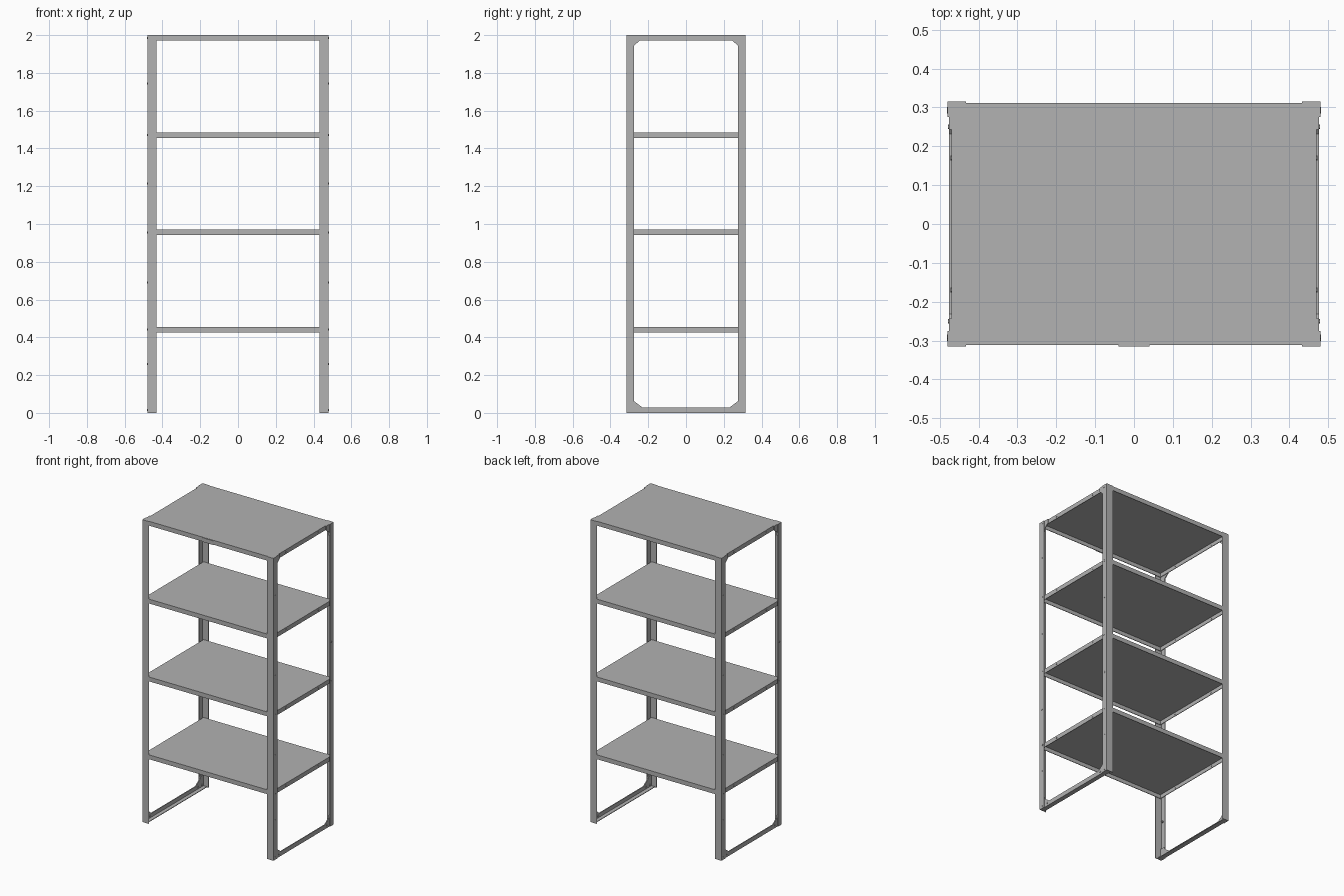
import bpy, bmesh
from math import pi
from mathutils import Matrix

if "Cube" in bpy.data.objects:
    bpy.data.objects.remove(bpy.data.objects["Cube"])

# One grey painted-metal colour
GREY = (0.445, 0.445, 0.445, 1)
metal = bpy.data.materials.new("grey metal")
metal.diffuse_color = GREY
metal.use_nodes = True
metal.node_tree.nodes["Principled BSDF"].inputs["Base Color"].default_value = GREY

HX, HY, T = 0.48, 0.315, 0.004      # half width, half depth, sheet thickness
SX, SY = HX - 0.01, HY - T          # half size of a shelf
RIM = 0.029
SHELF_TOPS = (0.455, 0.97, 1.485, 2.0)
SIDES = {"left": 1, "right": -1}
ENDS = {"front": -1, "back": 1}


def finish(name, bm):
    bmesh.ops.recalc_face_normals(bm, faces=bm.faces)
    mesh = bpy.data.meshes.new(name)
    bm.to_mesh(mesh)
    bm.free()
    obj = bpy.data.objects.new(name, mesh)
    mesh.materials.append(metal)
    bpy.context.collection.objects.link(obj)
    return obj


def prism(name, points, direction):
    """Extrude a closed outline along a vector."""
    bm = bmesh.new()
    face = bm.faces.new([bm.verts.new(p) for p in points])
    ext = bmesh.ops.extrude_face_region(bm, geom=[face], use_keep_orig=True)
    verts = [g for g in ext["geom"] if isinstance(g, bmesh.types.BMVert)]
    bmesh.ops.translate(bm, verts=verts, vec=direction)
    return finish(name, bm)


def box(name, lo, hi):
    (x0, y0, z0), (x1, y1, z1) = lo, hi
    return prism(name, [(x0, y0, z0), (x1, y0, z0), (x1, y1, z0), (x0, y1, z0)],
                 (0, 0, z1 - z0))


def bolts(name, x0, x1, spots, radius=0.006):
    """Hexagonal heads running along x between x0 and x1."""
    bm = bmesh.new()
    for y, z in spots:
        place = Matrix.Translation(((x0 + x1) / 2, y, z)) @ Matrix.Rotation(pi / 2, 4, "Y")
        bmesh.ops.create_cone(bm, cap_ends=True, segments=6, radius1=radius,
                              radius2=radius, depth=abs(x1 - x0), matrix=place)
    return finish(name, bm)


# Shelves: open pans with a folded rim
for i, top in enumerate(SHELF_TOPS, 1):
    bm = bmesh.new()
    rings = []
    for x, y, z in ((SX, SY, top), (SX, SY, top - RIM),
                    (SX - T, SY - T, top - RIM), (SX - T, SY - T, top - T)):
        rings.append([bm.verts.new((a * x, b * y, z))
                      for a, b in ((-1, -1), (1, -1), (1, 1), (-1, 1))])
    for r, s in zip(rings, rings[1:]):
        for k in range(4):
            bm.faces.new((r[k], r[k - 1], s[k - 1], s[k]))
    bm.faces.new(rings[0])
    bm.faces.new(rings[-1])
    finish(f"shelf_{i}", bm)

# Small blank plate in the middle of the top front rim
box("front_plate", (-0.04, -HY, 2 - RIM), (0.04, -SY, 1.998))

for side, sx in SIDES.items():
    for end, sy in ENDS.items():
        tag = f"{end}_{side}"
        # Corner post: L-shaped angle
        outline = [(HX, HY), (0.432, HY), (0.432, HY - T), (HX - T, HY - T),
                   (HX - T, 0.275), (HX, 0.275)]
        prism("post_" + tag, [(sx * x, sy * y, 0) for x, y in outline], (0, 0, 2))

        # Corner gussets behind the post's side flange
        for label, z0, dz, cut_y, cut_z in (("lower", 0, 1, 0.23, 0.062),
                                            ("upper", 2, -1, 0.243, 0.055)):
            shape = [(SY, 0), (cut_y, 0), (cut_y, 0.028), (0.275, cut_z),
                     (0.275, 0.075), (SY, 0.075)]
            prism(f"{label}_gusset_{tag}",
                  [(sx * SX, sy * y, z0 + dz * z) for y, z in shape], (sx * 0.006, 0, 0))

        # Bolts through the post flange
        spots = [(sy * 0.295, z) for z in (0.015, 0.26, 0.69, 1.215, 1.745)]
        spots += [(sy * 0.29, top - RIM / 2) for top in SHELF_TOPS]
        bolts("post_bolts_" + tag, sx * 0.466, sx * (HX + 0.0015), spots)
        # Bolts through the lower gusset
        bolts("gusset_bolts_" + tag, sx * 0.466, sx * 0.479,
              [(sy * 0.25, 0.018)])

    # Bottom tie rail: upright web with a floor flange
    rail = [(SX + 0.006, 0), (0.445, 0), (0.445, T), (SX, T), (SX, 0.029), (SX + 0.006, 0.029)]
    prism("bottom_rail_" + side, [(sx * x, -SY, z) for x, z in rail], (0, 2 * SY, 0))

    # Small studs in the shelf ends
    bolts("shelf_end_studs_" + side, sx * 0.464, sx * (SX + 0.002),
          [(y, top - RIM / 2) for top in SHELF_TOPS for y in (-0.17, 0.17)])
